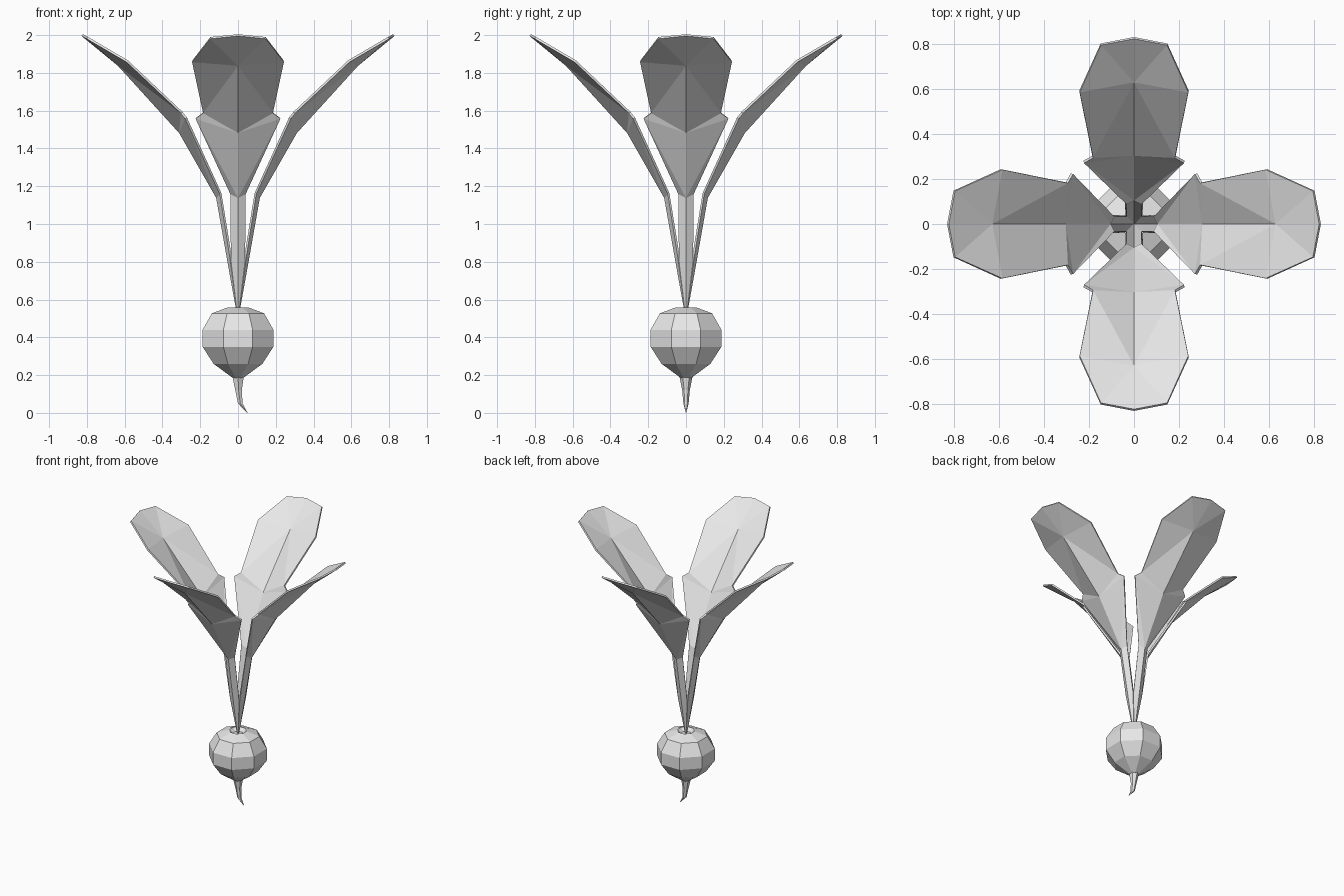
import bpy, math
from mathutils import Matrix, Vector

if "Cube" in bpy.data.objects:
    bpy.data.objects.remove(bpy.data.objects["Cube"])

grey = bpy.data.materials.new("light grey")
grey.diffuse_color = (0.8, 0.8, 0.8, 1)
grey.use_nodes = True
grey.node_tree.nodes["Principled BSDF"].inputs["Base Color"].default_value = grey.diffuse_color


def make(name, verts, faces):
    me = bpy.data.meshes.new(name)
    me.from_pydata([tuple(v) for v in verts], [], faces)
    me.materials.append(grey)
    ob = bpy.data.objects.new(name, me)
    bpy.context.collection.objects.link(ob)
    return ob


def loft(name, rings, n):
    """Stack of n-sided rings given as (x centre, z, radius)."""
    verts, faces = [], []
    for x, z, r in rings:
        for k in range(n):
            a = math.tau * (k + 0.5) / n
            verts.append((x + r * math.cos(a), r * math.sin(a), z))
    for i in range(len(rings) - 1):
        for k in range(n):
            k2 = (k + 1) % n
            faces.append((i * n + k, i * n + k2, (i + 1) * n + k2, (i + 1) * n + k))
    faces.append(tuple(reversed(range(n))))
    faces.append(tuple(range((len(rings) - 1) * n, len(rings) * n)))
    return make(name, verts, faces)


# Faceted bulb with a small dimple on top
loft("bulb", [(0, 0.185, 0.03), (0, 0.26, 0.14), (0, 0.35, 0.203), (0, 0.44, 0.203),
              (0, 0.527, 0.15), (0, 0.558, 0.06), (0, 0.535, 0.035)], 8)

# Bent root tail
loft("root_tail", [(0.05, 0.0, 0.001), (0.012, 0.05, 0.014),
                   (0.003, 0.12, 0.02), (0, 0.2, 0.036)], 6)

# Leaf: spine points (outward, up) and right-hand edge points (side, outward, up)
spine = [(0.003, 0.54), (0.05, 0.80), (0.11, 1.14), (0.307, 1.485), (0.632, 1.842), (0.825, 2.0)]
edge = [(0.003, 0.0, 0.54), (0.035, 0.036, 0.81), (0.037, 0.092, 1.16), (0.223, 0.275, 1.56),
        (0.183, 0.298, 1.59), (0.242, 0.587, 1.862), (0.147, 0.797, 1.985)]
S, R, L = 0, len(spine), len(spine) + len(edge)
verts = [Vector((r, 0, z)) for r, z in spine]
verts += [Vector((r, s, z)) for s, r, z in edge]
verts += [Vector((r, -s, z)) for s, r, z in edge]
half = [("s0", "s1", "e1", "e0"), ("s1", "s2", "e2", "e1"), ("s2", "s3", "e3"),
        ("s2", "e3", "e2"), ("s3", "e4", "e3"), ("s3", "s4", "e4"),
        ("s4", "e5", "e4"), ("s4", "e6", "e5"), ("s4", "s5", "e6")]
faces = []
for f in half:
    faces.append(tuple(int(c[1]) + (R if c[0] == "e" else S) for c in f))
    faces.append(tuple(int(c[1]) + (L if c[0] == "e" else S) for c in reversed(f)))

for i, side in enumerate(("right", "back", "left", "front")):
    rot = Matrix.Rotation(i * math.pi / 2, 3, "Z")
    leaf = make("leaf_" + side, [rot @ v for v in verts], faces)
    mod = leaf.modifiers.new("thickness", "SOLIDIFY")
    mod.thickness = 0.012
    mod.offset = 0
